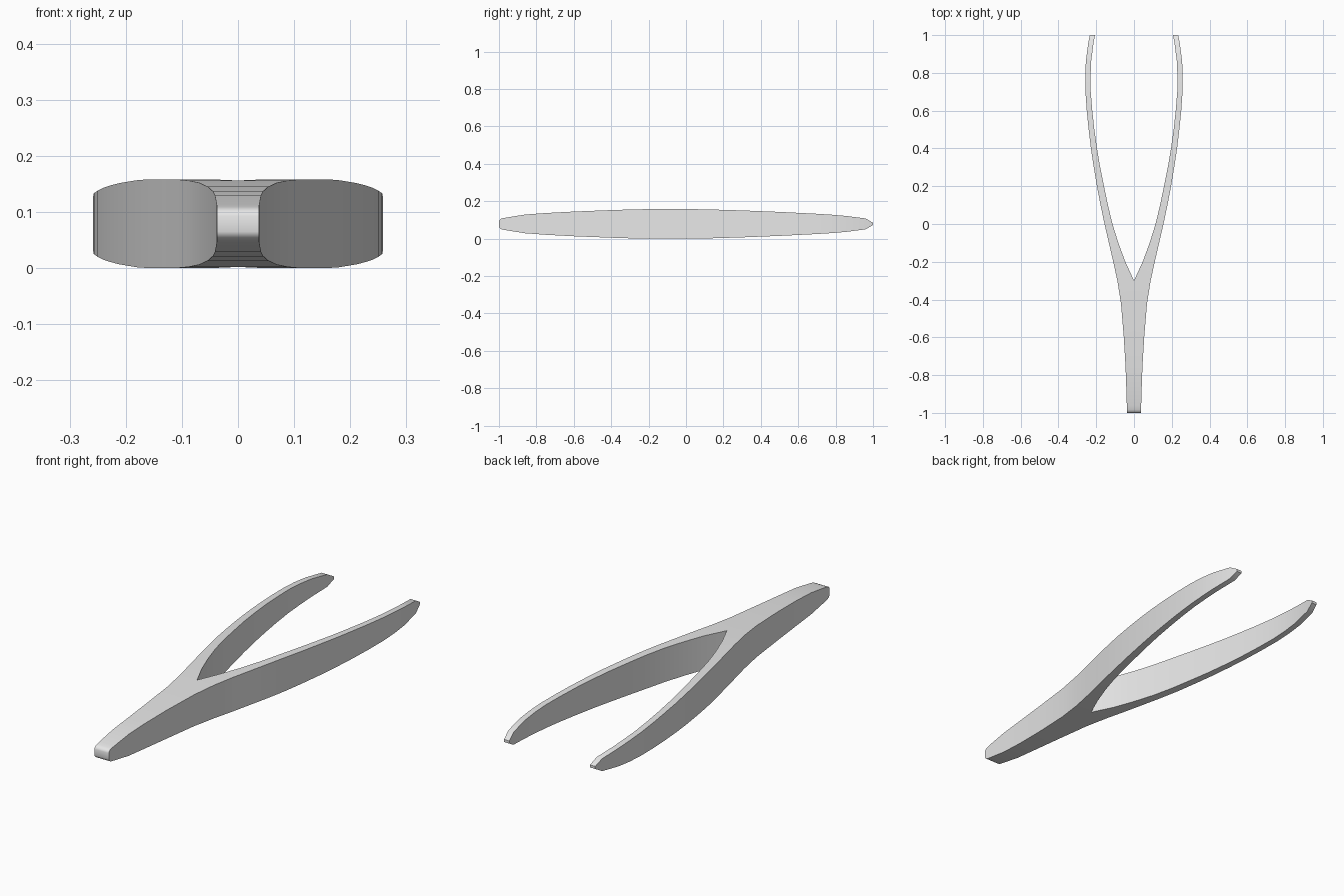
import bpy
import math

cube = bpy.data.objects.get("Cube")
if cube:
    bpy.data.objects.remove(cube, do_unlink=True)

# One flat colour
grey = bpy.data.materials.new("light_grey")
grey.use_nodes = True
colour = (0.8, 0.8, 0.8, 1)
grey.diffuse_color = colour
grey.node_tree.nodes["Principled BSDF"].inputs["Base Color"].default_value = colour

MID = 0.079

# Cross-sections of one half: y, inner x, outer x, half height
sections = [
    (-1.0, 0, .037, .014), (-.998, 0, .037, .02), (-.992, 0, .037, .026),
    (-.982, 0, .037, .03), (-.96, 0, .038, .034), (-.86, 0, .041, .05),
    (-.75, 0, .045, .058), (-.6, 0, .054, .066), (-.42, 0, .069, .073),
    (-.3, 0, .088, .077), (-.2, .046, .11, .079), (-.1, .083, .133, .079),
    (0, .114, .156, .079), (.1, .138, .177, .078), (.2, .159, .196, .075),
    (.3, .179, .213, .072), (.4, .196, .228, .068), (.5, .21, .24, .064),
    (.6, .221, .25, .059), (.7, .229, .257, .054), (.78, .23, .258, .049),
    (.86, .227, .255, .042), (.96, .214, .242, .029), (1.0, .207, .234, .006),
]

# Loft the half: each ring runs inner low, outer low, outer high, inner high
verts, faces = [], []
for y, inner, outer, half in sections:
    for x, z in ((inner, -half), (outer, -half), (outer, half), (inner, half)):
        verts.append((x, y, MID + z))
for i in range(len(sections) - 1):
    a, b = 4 * i, 4 * i + 4
    for k in range(4):
        n = (k + 1) % 4
        # The solid handle has no wall on the centre plane
        if k == 3 and sections[i + 1][1] == 0:
            continue
        faces.append((a + k, a + n, b + n, b + k))
last = 4 * (len(sections) - 1)
faces.append((3, 2, 1, 0))
faces.append((last, last + 1, last + 2, last + 3))

mesh = bpy.data.meshes.new("forked_body")
mesh.from_pydata(verts, [], faces)
mesh.materials.append(grey)
body = bpy.data.objects.new("forked_body", mesh)
bpy.context.collection.objects.link(body)

# Mirror the half into the handle and two curved arms
mirror = body.modifiers.new("mirror", "MIRROR")
mirror.use_axis[0] = True
mirror.use_mirror_merge = True
mirror.merge_threshold = 0.0005

# Smooth along the curves, sharp at the rims
bpy.ops.object.select_all(action="DESELECT")
body.select_set(True)
bpy.context.view_layer.objects.active = body
bpy.ops.object.modifier_apply(modifier="mirror")
bpy.ops.object.mode_set(mode="EDIT")
bpy.ops.mesh.select_all(action="SELECT")
bpy.ops.mesh.normals_make_consistent(inside=False)
bpy.ops.object.mode_set(mode="OBJECT")
bpy.ops.object.shade_smooth_by_angle(angle=math.radians(28))
